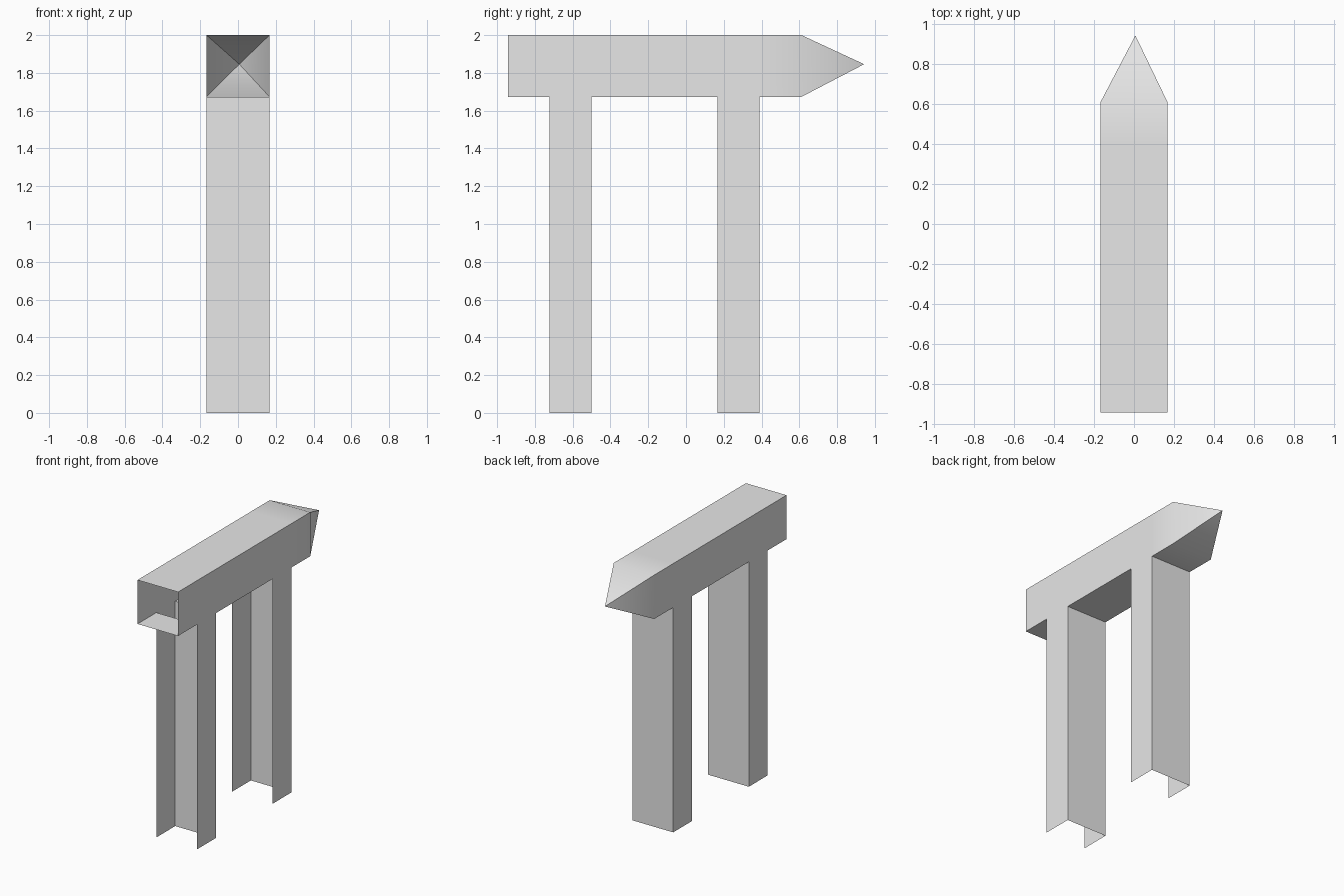
import bpy
import bmesh

cube = bpy.data.objects.get("Cube")
if cube:
    bpy.data.objects.remove(cube, do_unlink=True)

HALF = 0.167                  # half width of beam and legs
LOW, TOP = 1.673, 2.0         # underside and top of the beam
STATIONS = [-0.943, -0.722, -0.5, 0.167, 0.389, 0.611]
TIP = (0.007, 0.943, 1.846)
LEG_BAYS = (1, 3)             # beam bays that open down into a leg

grey = bpy.data.materials.new("plain_grey")
grey.use_nodes = True
grey.diffuse_color = (0.8, 0.8, 0.8, 1)
grey.node_tree.nodes["Principled BSDF"].inputs["Base Color"].default_value = (0.8, 0.8, 0.8, 1)


def finish(name, bm):
    mesh = bpy.data.meshes.new(name)
    bm.to_mesh(mesh)
    bm.free()
    mesh.materials.append(grey)
    obj = bpy.data.objects.new(name, mesh)
    bpy.context.collection.objects.link(obj)
    bpy.ops.object.select_all(action='DESELECT')
    obj.select_set(True)
    bpy.context.view_layer.objects.active = obj
    bpy.ops.object.shade_smooth_by_angle()


# Hollow beam: open front end, pointed back end, gaps in the floor above the legs
bm = bmesh.new()
rings = [[bm.verts.new((x, y, z)) for x, z in
          ((-HALF, LOW), (HALF, LOW), (HALF, TOP), (-HALF, TOP))]
         for y in STATIONS]
for bay, (a, b) in enumerate(zip(rings, rings[1:])):
    for i in range(4):
        if i == 0 and bay in LEG_BAYS:
            continue
        j = (i + 1) % 4
        bm.faces.new((a[i], a[j], b[j], b[i]))
tip = bm.verts.new(TIP)
for i in range(4):
    bm.faces.new((rings[-1][i], rings[-1][(i + 1) % 4], tip))
finish("pointed_beam", bm)

# Legs: three-walled channels, open at the front, top and bottom
for name, bay in zip(("front_leg", "back_leg"), LEG_BAYS):
    y0, y1 = STATIONS[bay], STATIONS[bay + 1]
    bm = bmesh.new()
    plan = [(HALF, y0), (HALF, y1), (-HALF, y1), (-HALF, y0)]
    columns = [[bm.verts.new((x, y, z)) for z in (0, LOW)] for x, y in plan]
    for a, b in zip(columns, columns[1:]):
        bm.faces.new((a[0], b[0], b[1], a[1]))
    finish(name, bm)
